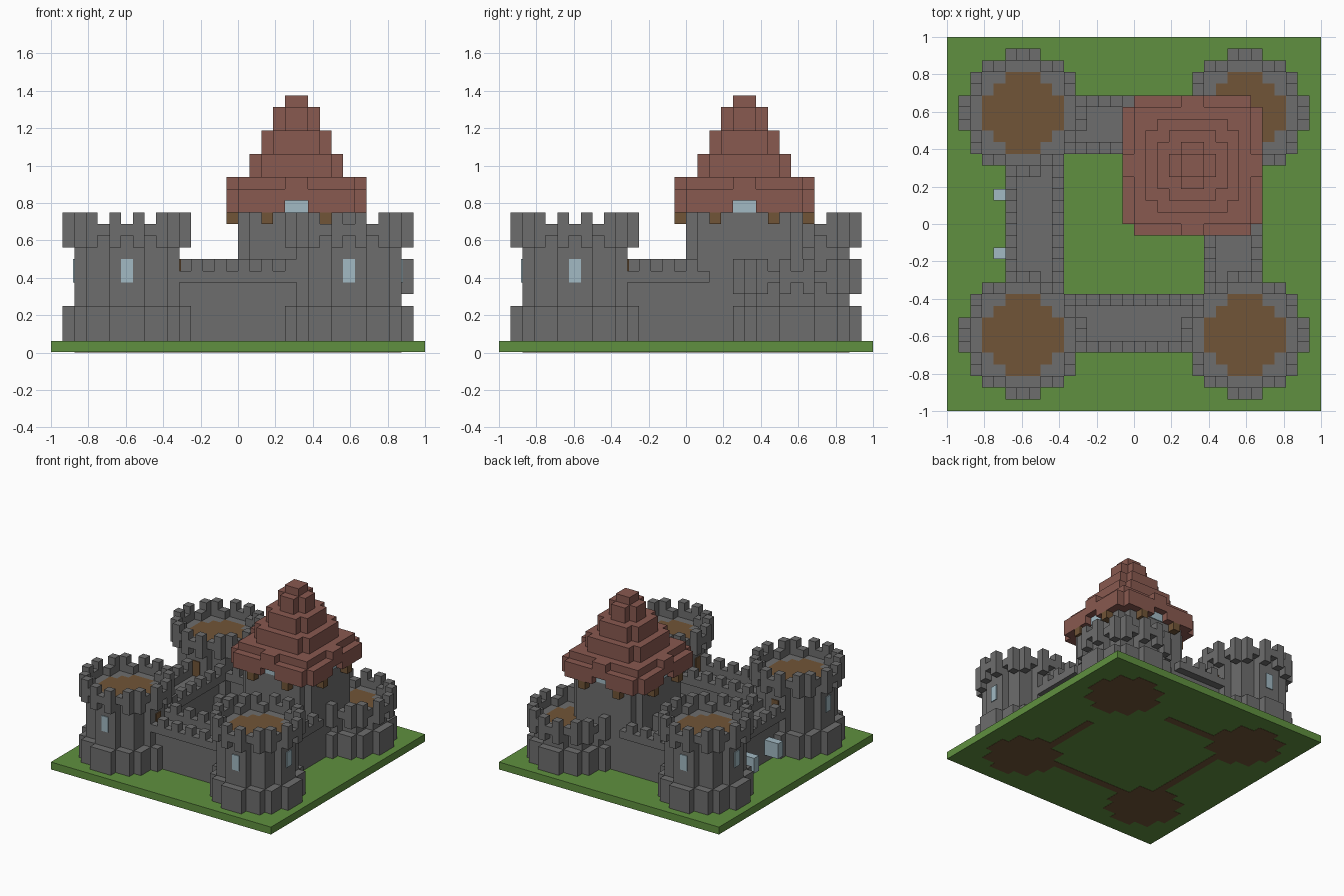
import bpy, bmesh

U = 1 / 16      # one block
N = 32          # blocks across the base

old = bpy.data.objects.get("Cube")
if old:
    bpy.data.objects.remove(old)


def material(name, rgb):
    m = bpy.data.materials.new(name)
    m.use_nodes = True
    m.diffuse_color = (*rgb, 1)
    bsdf = m.node_tree.nodes["Principled BSDF"]
    bsdf.inputs["Base Color"].default_value = (*rgb, 1)
    bsdf.inputs["Roughness"].default_value = 0.9
    return m


STONE = material("grey stone", (0.155, 0.155, 0.155))
GRASS = material("green grass", (0.115, 0.28, 0.05))
WOOD = material("brown wood", (0.165, 0.09, 0.038))
ROOF = material("red roof tile", (0.25, 0.10, 0.08))
GLASS = material("pale blue glass", (0.36, 0.49, 0.55))


def blocks(name, layers, mat):
    """Mesh made of layers (cells, bottom, top); cells are (column, row) sets."""
    bm = bmesh.new()

    def face(*pts):
        bm.faces.new([bm.verts.new((x * U - 1, y * U - 1, z * U)) for x, y, z in pts])

    for cells, a, b in layers:
        for i, j in cells:
            p, q = i + 1, j + 1
            face((i, j, b), (p, j, b), (p, q, b), (i, q, b))
            face((i, j, a), (i, q, a), (p, q, a), (p, j, a))
            if (i, j - 1) not in cells:
                face((i, j, a), (p, j, a), (p, j, b), (i, j, b))
            if (p, j) not in cells:
                face((p, j, a), (p, q, a), (p, q, b), (p, j, b))
            if (i, q) not in cells:
                face((p, q, a), (i, q, a), (i, q, b), (p, q, b))
            if (i - 1, j) not in cells:
                face((i, q, a), (i, j, a), (i, j, b), (i, q, b))
    bmesh.ops.remove_doubles(bm, verts=bm.verts, dist=0.0001)
    me = bpy.data.meshes.new(name)
    bm.to_mesh(me)
    bm.free()
    me.materials.append(mat)
    ob = bpy.data.objects.new(name, me)
    bpy.context.collection.objects.link(ob)
    return ob


def box(name, lo, hi, mat):
    """Box between two corners given in block units."""
    bpy.ops.mesh.primitive_cube_add(size=1)
    ob = bpy.context.object
    ob.name = name
    ob.location = [(a + b) / 2 * U - s for a, b, s in zip(lo, hi, (1, 1, 0))]
    ob.scale = [(b - a) * U for a, b in zip(lo, hi)]
    ob.data.materials.append(mat)
    return ob


def disc(ci, cj, r):
    """Round set of cells about a centre cell."""
    return {(ci + i, cj + j) for i in range(-r, r + 1) for j in range(-r, r + 1)
            if i * i + j * j <= r * r + (2 if r == 4 else 1)}


def square(lo, hi, cut=True):
    """Square set of cells, corner cells left out."""
    ends = (lo, hi - 1)
    return {(i, j) for i in range(lo, hi) for j in range(lo, hi)
            if not (cut and i in ends and j in ends)}


def side_plate(name, axis, sign, face, mid, half, z0, z1, mat):
    """Thin plate on a wall facing along one axis."""
    t = 0.12
    lo, hi = [0, 0, z0], [0, 0, z1]
    lo[axis], hi[axis] = face - t, face + t
    lo[1 - axis], hi[1 - axis] = mid - half, mid + half
    box(name, lo, hi, mat)


# Ground slab
box("ground", (0, 0, 0.03), (N, N, 1), GRASS)


# Corner towers: flared foot, shaft, overhanging battlements
def tower(name, ci, cj, drop):
    shaft, floor = disc(ci, cj, 4), disc(ci, cj, 3)
    ring = disc(ci, cj, 5) - shaft
    low = {(i, j) for i, j in ring
           if min(abs(i - ci), abs(j - cj)) in (0, 2)}
    top = 10 - drop
    blocks(name + "_foot", [(disc(ci, cj, 5), 1, 4)], STONE)
    blocks(name + "_shaft", [(shaft - floor, 1, top)], STONE)
    blocks(name + "_floor", [(floor, top - 1, top)], WOOD)
    blocks(name + "_battlements",
           [(ring - low, top - 1, top + 2), (low, top, top + 1)], STONE)
    blocks(name + "_foundation", [(shaft, 0, 0.08)], WOOD)
    if drop:
        return
    # Windows look outward, doors open inward to the wall walks
    for axis, c in enumerate((ci, cj)):
        other = (cj, ci)[axis] + 0.5
        out = 1 if c > N / 2 else -1
        side_plate(name + "_window", axis, out, c + 0.5 + out * 4.5, other, 0.5, 6, 8, GLASS)
        side_plate(name + "_door", axis, -out, c + 0.5 - out * 4.5, other, 0.5, 6, 8, WOOD)


tower("front_left_tower", 25, 6, 0)
tower("front_right_tower", 6, 6, 0)
tower("back_right_tower", 6, 25, 0)
tower("back_left_tower", 25, 25, 4)


# Curtain walls with a walk between two crenellated parapets
def wall(name, axis, start, stop, far):
    def cells(rows, step=1, offset=0):
        out = set()
        for a in range(start + offset, stop, step):
            for r in rows:
                r = N - 1 - r if far else r
                out.add((a, r) if axis == 0 else (r, a))
        return out
    blocks(name, [(cells((6, 7, 8)), 1, 6)], STONE)
    blocks(name + "_parapets",
           [(cells((5, 9)), 6, 7), (cells((5,), 2), 7, 8), (cells((9,), 2, 1), 7, 8)], STONE)
    blocks(name + "_foundation", [(cells((7,)), 0, 0.08)], WOOD)


wall("front_wall", 0, 10, 22, False)
wall("right_wall", 1, 10, 22, False)
wall("back_wall", 0, 10, 18, True)
wall("left_wall", 1, 10, 18, True)

# Glass bays on the outside of the right wall
for j in (13, 18):
    box("wall_bay_window", (4, j, 2), (6, j + 1, 4), GLASS)

# Keep
LO, HI, MID = 16, 26, 21
blocks("keep", [(square(LO, HI), 1, 12)], STONE)

# Stepped roof, with eaves raised over the middle of each side
rim = square(LO - 1, HI + 1) - square(LO, HI, False)
raised = {(i, j) for i, j in rim if i in (MID - 1, MID) or j in (MID - 1, MID)}
blocks("roof_eaves", [(rim - raised, 12, 14), (raised, 13, 15)], ROOF)
tiers = [(square(LO, HI, False), 12, 15)]
for half, z in ((4, 15), (3, 17), (2, 19)):
    tiers.append((square(MID - half, MID + half), z, z + 2))
tiers.append((square(MID - 1, MID + 1, False), 21, 22))
blocks("roof", tiers, ROOF)

# Windows under the raised eaves and wooden brackets under the rest
brackets = set()
for axis in (0, 1):
    for sign, face, row in ((-1, LO, LO - 1), (1, HI, HI)):
        side_plate("keep_window", axis, sign, face, MID, 1, 12, 13, GLASS)
        for a in (MID - 3, MID + 2):
            brackets.add((row, a) if axis == 0 else (a, row))
blocks("roof_brackets", [(brackets, 11, 12)], WOOD)
